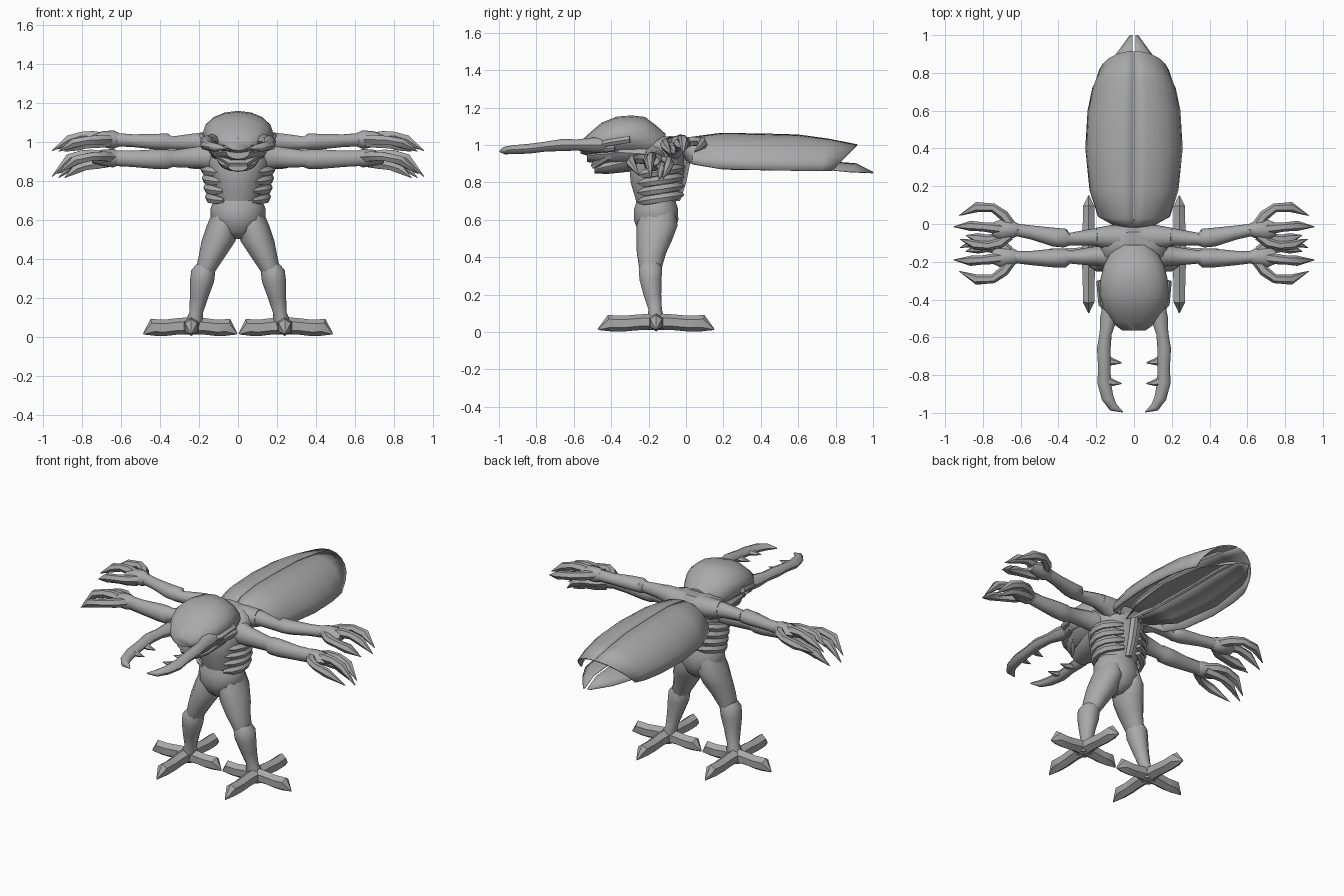
import bpy, bmesh, math
from mathutils import Vector

grey = bpy.data.materials.new("stone_grey")
grey.diffuse_color = (0.4, 0.4, 0.4, 1)


def finish(name, bm):
    bmesh.ops.recalc_face_normals(bm, faces=bm.faces)
    me = bpy.data.meshes.new(name)
    bm.to_mesh(me)
    bm.free()
    me.materials.append(grey)
    ob = bpy.data.objects.new(name, me)
    bpy.context.collection.objects.link(ob)
    return ob


def loft(name, rings, up=(0, 0, 1), axis=None, n=10, side=1, turn=0):
    """Skin elliptical rings (x, y, z, half width, half height) along a path."""
    bm, loops = bmesh.new(), []
    P = [Vector(r[:3]) for r in rings]
    for i, r in enumerate(rings):
        t = Vector(axis) if axis else P[min(i + 1, len(P) - 1)] - P[max(i - 1, 0)]
        t.normalize()
        u = t.cross(Vector(up)).normalized()
        v = u.cross(t)
        loop = []
        for k in range(n):
            a = 2 * math.pi * (k + turn) / n
            p = P[i] + u * r[3] * math.cos(a) + v * r[4] * math.sin(a)
            loop.append(bm.verts.new((p.x * side, p.y, p.z)))
        loops.append(loop)
    for A, B in zip(loops, loops[1:]):
        for k in range(n):
            bm.faces.new((A[k], A[(k + 1) % n], B[(k + 1) % n], B[k]))
    bm.faces.new(loops[0])
    bm.faces.new(loops[-1])
    return finish(name, bm)


def sheet(name, rows, thick):
    """Thin curved panel from rows of points."""
    bm = bmesh.new()
    V = [[bm.verts.new(p) for p in row] for row in rows]
    for A, B in zip(V, V[1:]):
        for k in range(len(A) - 1):
            bm.faces.new((A[k], A[k + 1], B[k + 1], B[k]))
    ob = finish(name, bm)
    m = ob.modifiers.new("thickness", "SOLIDIFY")
    m.thickness = thick
    m.offset = 0
    return ob


Y, Z = (0, 1, 0), (0, 0, 1)

# Trunk
loft("pelvis", [(0, -.16, .5, .03, .05), (0, -.16, .54, .09, .1), (0, -.16, .6, .14, .122),
                (0, -.16, .66, .14, .12), (0, -.16, .705, .12, .105)], Y, Z, 14)
loft("torso", [(0, -.16, .66, .10, .10), (0, -.16, .72, .125, .115), (0, -.16, .8, .135, .14),
               (0, -.155, .88, .16, .15), (0, -.14, .96, .18, .13), (0, -.11, 1.02, .16, .09),
               (0, -.09, 1.045, .1, .05)], Y, Z, 14)
loft("shoulder_yoke", [(-.2, -.07, 1.0, .05, .05), (-.12, -.07, .99, .065, .06), (0, -.075, .985, .065, .06),
                       (.12, -.07, .99, .065, .06), (.2, -.07, 1.0, .05, .05)])
loft("back_ridge", [(0, -.05, .7, .02, .02), (0, -.02, .8, .025, .025), (0, 0, .9, .025, .025),
                    (0, 0, .96, .02, .03)], Y, Z, 6)

# Head dome, snout and jaw
loft("head", [(0, -.11, 1.0, .08, .06), (0, -.16, 1.01, .13, .095), (0, -.22, 1.035, .16, .115),
              (0, -.29, 1.045, .178, .113), (0, -.37, 1.04, .182, .112), (0, -.45, 1.025, .16, .095),
              (0, -.52, 1.0, .12, .06), (0, -.565, .985, .06, .03)], Z, (0, -1, 0), 16)
loft("upper_jaw", [(0, -.2, .95, .15, .07), (0, -.35, .96, .15, .07), (0, -.45, .95, .12, .055),
                   (0, -.53, .945, .06, .035)], Z, (0, -1, 0), 12)
loft("lower_jaw", [(0, -.2, .93, .12, .06), (0, -.32, .91, .11, .055), (0, -.42, .885, .09, .04),
                   (0, -.49, .87, .05, .022)], Z, (0, -1, 0), 12)
loft("lip", [(-.13, -.36, .97, .02, .02), (-.09, -.44, .925, .02, .02), (-.04, -.49, .89, .02, .02),
             (.04, -.49, .89, .02, .02), (.09, -.44, .925, .02, .02), (.13, -.36, .97, .02, .02)], Z, n=6)

for s, tag in ((1, "left"), (-1, "right")):
    # Face details
    loft("brow_" + tag, [(.18, -.3, 1.03, .02, .02), (.165, -.42, 1.01, .025, .02),
                         (.1, -.5, .985, .02, .018), (.04, -.55, .965, .012, .012)], n=6, side=s)
    loft("eye_" + tag, [(.15, -.38, .985, .02, .02), (.14, -.43, .98, .025, .02),
                        (.12, -.46, .975, .01, .01)], n=8, side=s)

    # Toothed mandible
    loft("mandible_" + tag, [(.12, -.4, 1.0, .04, .04), (.135, -.5, 1.0, .045, .04), (.15, -.58, 1.0, .032, .03),
                             (.16, -.66, 1.0, .036, .032), (.157, -.76, .99, .033, .026),
                             (.158, -.84, .98, .036, .026), (.14, -.92, .975, .032, .024),
                             (.11, -.97, .97, .024, .02), (.06, -.995, .965, .003, .004)], n=8, side=s)
    for i, y in enumerate((-.72, -.83)):
        loft(f"mandible_tooth_{i}_{tag}", [(.15, y, .985, .03, .02), (.11, y - .01, .98, .018, .014),
                                           (.065, y - .015, .98, .002, .002)], n=6, side=s)

    # Ribs wrap each flank
    for i in range(4):
        z, w = .715 + .048 * i, .15 + .008 * i
        arc = []
        for k in range(7):
            a = math.radians(-62 + 22 * k)
            arc.append((w * math.cos(a), -.14 + .12 * math.sin(a), z + .02 * math.sin(a), .02,
                        .026 if 0 < k < 6 else .012))
        loft(f"rib_{i}_{tag}", arc, n=6, side=s)

    # Legs
    loft("thigh_" + tag, [(.065, -.15, .65, .06, .09), (.08, -.155, .57, .08, .11), (.1, -.17, .49, .087, .095),
                          (.13, -.185, .42, .07, .078), (.165, -.19, .34, .052, .06),
                          (.175, -.19, .3, .04, .05)], Y, Z, 12, s)
    loft("shin_" + tag, [(.17, -.19, .37, .045, .05), (.178, -.19, .34, .062, .066), (.185, -.19, .28, .062, .062),
                         (.2, -.18, .2, .047, .05), (.215, -.165, .12, .035, .038),
                         (.23, -.16, .06, .05, .05), (.24, -.16, .015, .04, .04)], Y, Z, 10, s)
    for i, (dx, dy, L) in enumerate(((1, 0, .245), (-1, 0, .235), (0, 1, .31), (0, -1, .31))):
        prof = ((0, .055, .045, .045), (.3, .052, .038, .042), (.55, .045, .036, .042),
                (.8, .047, .036, .045), (1, .014, .003, .004))
        loft(f"toe_{i}_{tag}", [(.24 + dx * L * f, -.16 + dy * L * f, z, w, h) for f, z, w, h in prof],
             n=6, side=s, turn=.5)

    # Two arms per side, each ending in a clawed hand
    for pair, d, hy, hz, droop, arm in (
        ("upper", 1, -.03, 1.01, .6,
         ((.12, -.07, .985, .06, .065), (.22, -.07, 1.0, .045, .045), (.34, -.08, .993, .033, .035),
          (.365, -.075, 1.0, .05, .044), (.42, -.07, 1.0, .05, .042), (.54, -.045, 1.005, .037, .034),
          (.63, -.03, 1.01, .032, .036))),
        ("lower", -1, -.175, .915, 1,
         ((.1, -.16, .93, .07, .08), (.2, -.17, .92, .052, .058), (.34, -.175, .912, .035, .045),
          (.365, -.18, .91, .05, .053), (.42, -.18, .91, .05, .053), (.54, -.18, .912, .038, .044),
          (.63, -.175, .915, .032, .042)))):
        nm = f"{pair}_{tag}"
        loft("arm_" + nm, arm, n=10, side=s)
        loft("palm_" + nm, [(.61, hy, hz, .03, .035), (.64, hy, hz, .045, .048), (.7, hy, hz + .003, .058, .04),
                            (.75, hy, hz, .035, .025)], n=8, side=s)
        fingers = {
            "thumb": ((.65, .02, .005), (.69, .075, .01), (.745, .115, .01), (.83, .12, -.01), (.925, .075, -.08)),
            "middle": ((.67, .0, .01), (.75, .01, .02), (.8, .015, .02), (.865, .02, .0), (.955, .015, -.095)),
            "outer": ((.66, -.03, .0), (.71, -.07, .0), (.77, -.085, -.005), (.84, -.08, -.03), (.92, -.05, -.1)),
            "small": ((.66, -.03, -.02), (.72, -.045, -.03), (.78, -.05, -.04), (.83, -.045, -.055),
                      (.89, -.03, -.1))}
        for f, pts in fingers.items():
            radii = (.028, .028, .024, .027, .002)
            loft(f"finger_{f}_{nm}", [(x, hy + d * y, hz + z * (droop if z < 0 else 1), r, r)
                                      for (x, y, z), r in zip(pts, radii)], n=6, side=s)

    # Arched wing case: (rim y, ridge y, half width, ridge z, rim z)
    rows = []
    for y0, y1, w, top, rim in ((0, -.03, .1, 1.0, .92), (.04, .03, .185, 1.04, .895), (.18, .18, .23, 1.06, .872),
                                (.4, .4, .252, 1.058, .866), (.6, .6, .24, 1.052, .862),
                                (.72, .76, .215, 1.03, .86), (.78, .915, .185, 1.0, .86)):
        row = []
        for k in range(7):
            a = math.pi / 2 * k / 6
            f = 1 - math.cos(a)
            row.append((s * (.002 + w * math.sin(a)), y1 + (y0 - y1) * f, top + (rim - top) * f))
        rows.append(row)
    sheet("wing_case_" + tag, rows, .008)

    # Folded inner wing
    rows = [[(s * (.008 + w * u), y - dy * u, z - .045 * u * u * min(1, w / .1)) for u in (0, .35, .7, 1)]
            for y, w, z, dy in ((0, .05, .93, 0), (.2, .15, .915, 0), (.5, .19, .91, 0),
                                (.78, .15, .91, 0), (.91, .1, .9, .03), (1.0, .012, .855, 0))]
    sheet("inner_wing_" + tag, rows, .004)

# Smooth shading with crisp creases
bpy.ops.object.select_all(action="SELECT")
bpy.context.view_layer.objects.active = bpy.data.objects["torso"]
bpy.ops.object.shade_smooth_by_angle(angle=math.radians(45))
